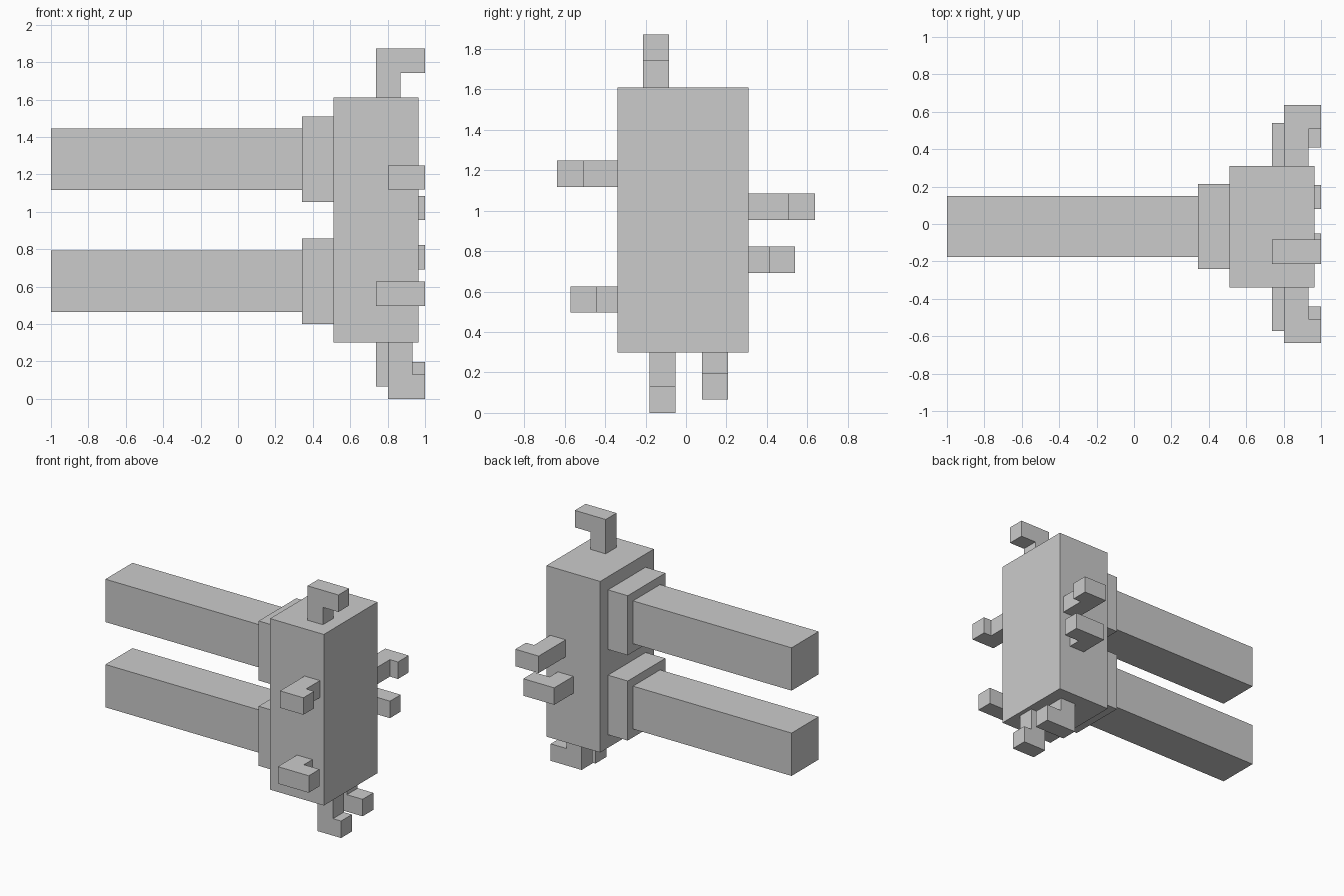
import bpy
import bmesh
from mathutils import Vector

if "Cube" in bpy.data.objects:
    bpy.data.objects.remove(bpy.data.objects["Cube"])


def make_object(name, bm):
    bmesh.ops.recalc_face_normals(bm, faces=bm.faces[:])
    mesh = bpy.data.meshes.new(name)
    bm.to_mesh(mesh)
    bm.free()
    obj = bpy.data.objects.new(name, mesh)
    bpy.context.collection.objects.link(obj)
    return obj


def box(name, lo, hi):
    lo, hi = Vector(lo), Vector(hi)
    bm = bmesh.new()
    bmesh.ops.create_cube(bm, size=1)
    bmesh.ops.scale(bm, vec=hi - lo, verts=bm.verts[:])
    bmesh.ops.translate(bm, vec=(lo + hi) / 2, verts=bm.verts[:])
    return make_object(name, bm)


T = 0.13  # hook thickness


def hook(name, axis, root, tip, x, side):
    """L-shaped hook growing along axis ('y' or 'z') from root to tip, then bending to x = 1.
    side is the low edge of its width along the remaining axis."""
    bend = tip - T if tip > root else tip + T
    profile = [(x, root), (x, tip), (1, tip), (1, bend), (x + T, bend), (x + T, root)]
    bm = bmesh.new()
    if axis == 'y':
        points, width = [(px, out, side) for px, out in profile], Vector((0, 0, T))
    else:
        points, width = [(px, side, out) for px, out in profile], Vector((0, T, 0))
    face = bm.faces.new([bm.verts.new(p) for p in points])
    geom = bmesh.ops.extrude_face_region(bm, geom=[face])["geom"]
    verts = [v for v in geom if isinstance(v, bmesh.types.BMVert)]
    bmesh.ops.translate(bm, vec=width, verts=verts)
    # close the starting side if the extrusion removed it
    edges = [e for e in bm.edges if e.is_boundary]
    if edges:
        bmesh.ops.holes_fill(bm, edges=edges)
    return make_object(name, bm)


# Main block
box("body", (0.51, -0.34, 0.30), (0.965, 0.31, 1.61))

# Two long beams with collars
for label, z in (("lower", 0.628), ("upper", 1.281)):
    box(label + "_collar", (0.343, -0.24, z - 0.228), (0.51, 0.215, z + 0.228))
    box(label + "_beam", (-1, -0.176, z - 0.164), (0.343, 0.151, z + 0.164))

# Hooks around the block
hook("top_hook", 'z', 1.61, 1.873, 0.738, -0.213)
hook("bottom_front_hook", 'z', 0.30, 0.0, 0.802, -0.181)
hook("bottom_back_hook", 'z', 0.30, 0.067, 0.738, 0.079)
hook("front_upper_hook", 'y', -0.34, -0.637, 0.802, 1.118)
hook("front_lower_hook", 'y', -0.34, -0.572, 0.738, 0.496)
hook("back_upper_hook", 'y', 0.31, 0.637, 0.802, 0.955)
hook("back_lower_hook", 'y', 0.31, 0.54, 0.738, 0.692)
